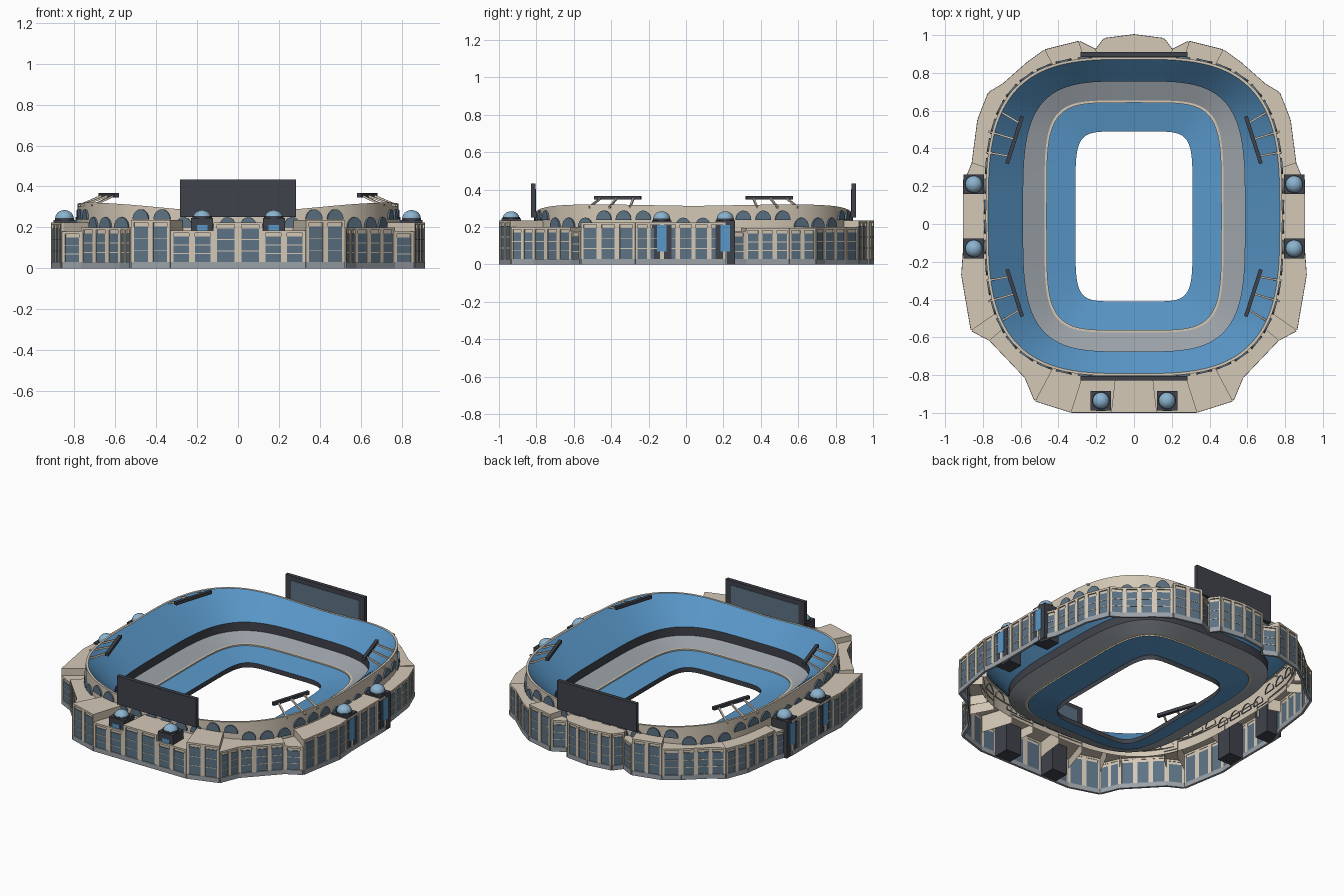
import bpy, bmesh, math
from mathutils import Vector, Matrix

if "Cube" in bpy.data.objects:
    bpy.data.objects.remove(bpy.data.objects["Cube"])

CY = 0.04  # centre of the bowl in y


def material(name, rgb):
    m = bpy.data.materials.new(name)
    m.diffuse_color = (*rgb, 1)
    m.use_nodes = True
    m.node_tree.nodes["Principled BSDF"].inputs["Base Color"].default_value = m.diffuse_color
    return m


TAN = material("tan_stone", (0.66, 0.58, 0.47))
BLUE = material("seat_blue", (0.10, 0.31, 0.58))
SLATE = material("window_slate", (0.11, 0.17, 0.23))
DARK = material("dark_metal", (0.05, 0.055, 0.07))
GREY = material("concrete", (0.33, 0.36, 0.39))
DOME = material("dome_glass", (0.26, 0.45, 0.62))


def finish(name, bm, mat, mirror=False, smooth=False):
    me = bpy.data.meshes.new(name)
    bm.to_mesh(me)
    bm.free()
    ob = bpy.data.objects.new(name, me)
    bpy.context.collection.objects.link(ob)
    me.materials.append(mat)
    if mirror:
        ob.modifiers.new("mirror", 'MIRROR').use_clip = True
    if smooth:
        bpy.ops.object.select_all(action='DESELECT')
        ob.select_set(True)
        bpy.context.view_layer.objects.active = ob
        bpy.ops.object.shade_smooth_by_angle(angle=math.radians(30))
    return ob


def box(bm, c, size, rot=None):
    m = Matrix.Translation(c) @ (rot or Matrix()) @ Matrix.Diagonal((*size, 1))
    bmesh.ops.create_cube(bm, size=1, matrix=m)


def beam(bm, a, b, w, h):
    a, b = Vector(a), Vector(b)
    d = b - a
    box(bm, (a + b) / 2, (d.length, w, h), d.to_track_quat('X', 'Z').to_matrix().to_4x4())


def oval(a, b, n, t):
    c, s = math.cos(t), math.sin(t)
    return (a * math.copysign(abs(c) ** (2 / n), c),
            CY + b * math.copysign(abs(s) ** (2 / n), s))


def rim_z(x, y):
    s = math.sin(math.pi / 2 * min(1, abs(x) / 0.78)) ** 2
    return 0.275 + 0.047 * s - 0.009 * max(0, 1 - abs(y - CY) / 0.5)


# Bowl: lofted oval rings, each (half x, half y, squareness, z); None = wavy rim
def loft(name, rings, mat, n=128):
    bm = bmesh.new()
    rows = []
    for a, b, k, z in rings:
        row = []
        for i in range(n):
            x, y = oval(a, b, k, 2 * math.pi * i / n)
            row.append(bm.verts.new((x, y, rim_z(x, y) if z is None else z)))
        rows.append(row)
    for r, q in zip(rows, rows[1:]):
        for i in range(n):
            j = (i + 1) % n
            bm.faces.new((r[i], q[i], q[j], r[j]))
    finish(name, bm, mat, smooth=True)


loft("field_wall", [(.31, .45, 6.5, 0), (.31, .45, 6.5, .03)], DARK)
loft("lower_seating", [(.31, .45, 6.5, .03), (.462, .602, 5, .06)], BLUE)
loft("tier_ledge", [(.462, .602, 5, .06), (.462, .602, 5, .068), (.474, .614, 5, .068)], TAN)
loft("middle_seating", [(.474, .614, 5, .068), (.587, .715, 3.8, .105)], GREY)
loft("tier_wall", [(.587, .715, 3.8, .105), (.587, .715, 3.8, .16)], DARK)
loft("upper_seating", [(.587, .715, 3.8, .16), (.772, .832, 3.2, None)], BLUE)
loft("bowl_outer_wall", [(.772, .832, 3.2, None), (.785, .845, 3.2, None), (.785, .845, 3.2, .165)], TAN)

# Arched windows evenly spaced along the right half of the bowl wall
bm = bmesh.new()
path = [Vector(oval(.785, .845, 3.2, -math.pi / 2 + math.pi * i / 2000)) for i in range(2001)]
total = sum((q - p).length for p, q in zip(path, path[1:]))
count = 26
run, k = 0, 0
for p, q in zip(path, path[1:]):
    run += (q - p).length
    if k < count and run >= (k + 0.5) * total / count:
        k += 1
        t = (q - p).normalized()
        out = Vector((t.y, -t.x))
        high = .22 < abs(p.y - CY) < .52 or .3 < abs(p.x) < .54
        z0, r = (.238 if high else .2), .042
        front, back = [], []
        for i in range(13):
            a = math.pi * i / 12
            c = p + t * r * math.cos(a)
            z = z0 + r * 1.2 * math.sin(a)
            front.append(bm.verts.new((*(c + out * .008), z)))
            back.append(bm.verts.new((*(c - out * .006), z)))
        bm.faces.new(front)
        for i in range(13):
            j = (i + 1) % 13
            bm.faces.new((front[i], back[i], back[j], front[j]))
finish("arch_windows", bm, SLATE, mirror=True)

# Facade outline, right half from front centre to back centre: x, y, height of block ending there
outline = [(0, -.99, 0), (.12, -.99, .225), (.33, -.99, .185), (.52, -.93, .235), (.57, -.81, .2),
           (.76, -.61, .2), (.855, -.56, .18), (.905, -.27, .225), (.895, -.13, .225), (.895, .21, .225),
           (.85, .32, .18), (.82, .55, .195), (.765, .69, .195), (.69, .735, .2), (.56, .85, .2),
           (.47, .915, .2), (.29, .96, .235), (.2, .915, .2), (.155, .975, .235), (0, .995, .235)]


def on_bowl(x, y):
    v = y - CY
    s = ((abs(x) / .78) ** 3.2 + (abs(v) / .84) ** 3.2) ** (-1 / 3.2)
    return x * s, CY + v * s


blocks, piers, panes, plinth = (bmesh.new() for _ in range(4))
for (x0, y0, _), (x1, y1, h) in zip(outline, outline[1:]):
    a, b = Vector((x0, y0)), Vector((x1, y1))
    d = b - a
    length = d.length
    t = d / length
    out = Vector((t.y, -t.x))
    rot = Matrix.Rotation(math.atan2(t.y, t.x), 4, 'Z')
    # roof, outer wall and side skirts
    ia, ib = on_bowl(*a), on_bowl(*b)
    v = lambda p, z: blocks.verts.new((p[0], p[1], z))
    low = h - .06
    blocks.faces.new((v(a, h), v(b, h), v(ib, h), v(ia, h)))
    blocks.faces.new((v(a, 0), v(b, 0), v(b, h), v(a, h)))
    if abs(x0) > .01:
        blocks.faces.new((v(ia, low), v(a, low), v(a, h), v(ia, h)))
    if abs(x1) > .01:
        blocks.faces.new((v(b, low), v(ib, low), v(ib, h), v(b, h)))
    at = lambda u, o, z: Vector((*(a + t * u + out * o), z))
    mid = length / 2
    box(plinth, at(mid, .003, .015), (length, .014, .03), rot)
    box(piers, at(mid, .003, h - .006), (length, .012, .012), rot)
    # window bays
    n = max(1, round(length / .085))
    w = length / n
    top = h - .03
    for i in range(n):
        u = (i + .5) * w
        pw = w * .72
        box(panes, at(u, .001, (.03 + top) / 2), (pw, .006, top - .03), rot)
        for f in (1 / 3, 2 / 3):
            box(piers, at(u, .003, .03 + (top - .03) * f), (pw, .006, .004), rot)
        for s in (-1, 1):
            box(piers, at(u + s * w * .43, .003, h / 2 + .015), (w * .14, .012, h - .03), rot)
finish("facade_blocks", blocks, TAN, mirror=True)
finish("facade_piers", piers, TAN, mirror=False).modifiers.new("mirror", 'MIRROR')
finish("facade_windows", panes, SLATE).modifiers.new("mirror", 'MIRROR')
finish("facade_plinth", plinth, GREY).modifiers.new("mirror", 'MIRROR')

# Entrance towers with glass panels and domes
towers, glass, domes = bmesh.new(), bmesh.new(), bmesh.new()
for x, y, h in ((.848, .21, .235), (.848, -.13, .235), (.175, -.935, .245)):
    box(towers, (x, y, h / 2), (.108, .104, h))
    if x > .5:
        box(glass, (x + .054, y, .14), (.006, .05, .14))
    else:
        box(glass, (x, y - .052, .195), (.05, .006, .035))
    bmesh.ops.create_cone(towers, cap_ends=True, segments=24, radius1=.047, radius2=.047, depth=.012,
                          matrix=Matrix.Translation((x, y, h + .004)))
    bmesh.ops.create_uvsphere(domes, u_segments=24, v_segments=12, radius=.045,
                              matrix=Matrix.Translation((x, y, .245)) @ Matrix.Diagonal((1, 1, .88, 1)))
finish("entrance_towers", towers, DARK).modifiers.new("mirror", 'MIRROR')
finish("tower_glass", glass, BLUE).modifiers.new("mirror", 'MIRROR')
finish("tower_domes", domes, DOME, smooth=True).modifiers.new("mirror", 'MIRROR')

# Scoreboards at both ends, screens facing the field
boards, screens = bmesh.new(), bmesh.new()
for y, s in ((-.817, 1), (.897, -1)):
    box(boards, (0, y, .342), (.565, .025, .183))
    box(screens, (0, y + s * .012, .342), (.48, .006, .125))
finish("scoreboards", boards, DARK)
finish("scoreboard_screens", screens, SLATE)

# Light racks on three struts at each corner
racks, struts = bmesh.new(), bmesh.new()
for s in (-1, 1):
    Y = lambda v: CY + s * v
    beam(racks, (.672, Y(.28), .357), (.592, Y(.53), .357), .02, .02)
    for x0, v0, x1, v1 in ((.78, .34, .665, .32), (.77, .45, .635, .41), (.715, .56, .607, .495)):
        beam(struts, (x0, Y(v0), .305), (x1, Y(v1), .355), .01, .01)
finish("light_racks", racks, DARK).modifiers.new("mirror", 'MIRROR')
finish("light_struts", struts, TAN).modifiers.new("mirror", 'MIRROR')
